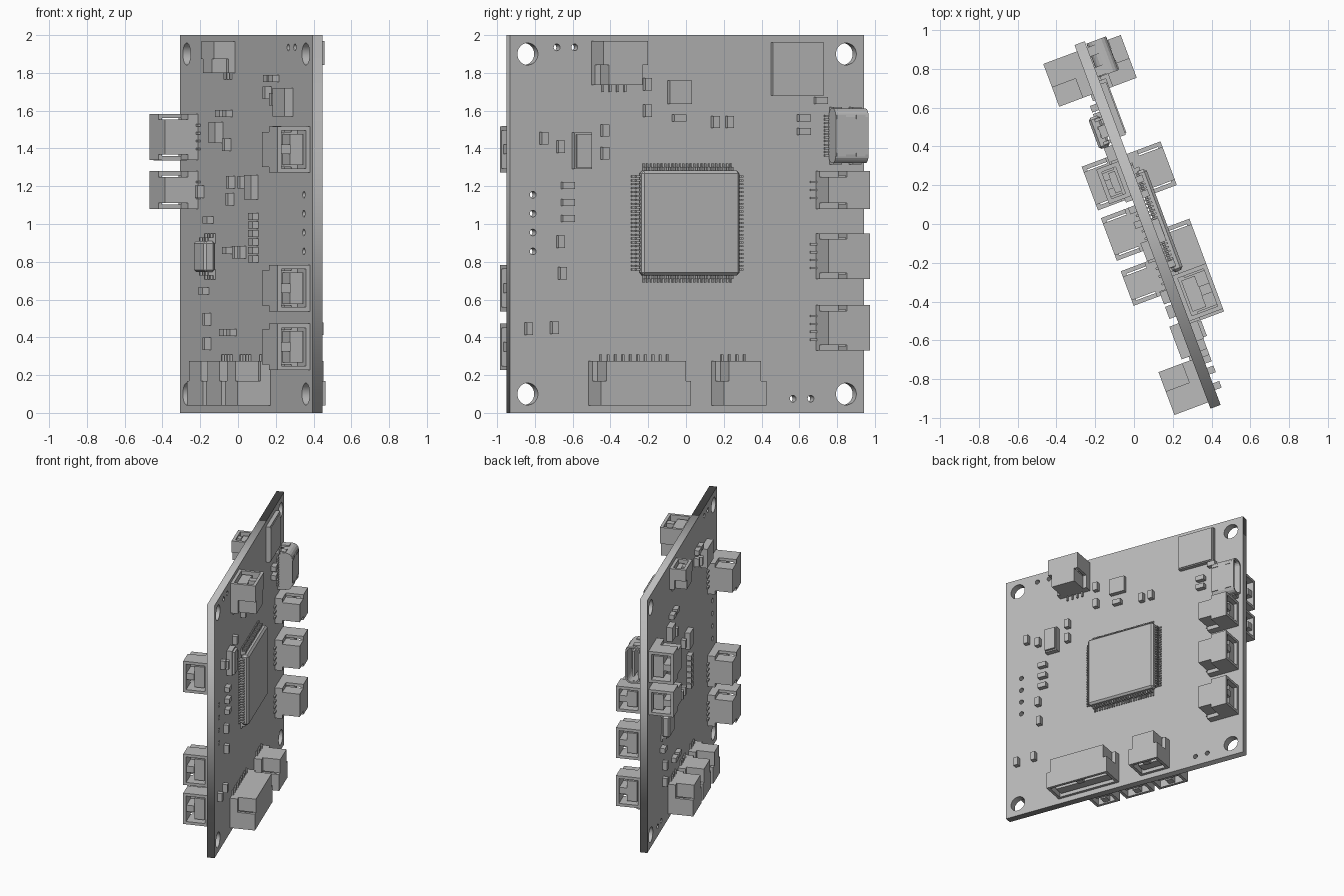
import bpy
import bmesh
import math
from mathutils import Matrix, Vector

cube = bpy.data.objects.get("Cube")
if cube:
    bpy.data.objects.remove(cube, do_unlink=True)

# The board stands upright, turned about z: local x = board normal, y = along, z = up
HALF = 0.028
FRAME = Matrix.Translation((0.07, -0.005, 0)) @ Matrix.Rotation(math.radians(20.5), 4, 'Z')
FRONT, BACK = 1, -1

grey = bpy.data.materials.new("plain_grey")
grey.use_nodes = True
grey.diffuse_color = (0.5, 0.5, 0.5, 1)
grey.node_tree.nodes["Principled BSDF"].inputs["Base Color"].default_value = grey.diffuse_color


def finish(name, bm, bevel=0, segments=1):
    bmesh.ops.recalc_face_normals(bm, faces=bm.faces)
    mesh = bpy.data.meshes.new(name)
    bm.to_mesh(mesh)
    bm.free()
    mesh.materials.append(grey)
    obj = bpy.data.objects.new(name, mesh)
    bpy.context.collection.objects.link(obj)
    obj.matrix_world = FRAME
    if bevel:
        mod = obj.modifiers.new("Bevel", 'BEVEL')
        mod.width, mod.segments = bevel, segments
    return obj


def box(bm, side, us, zs, hs):
    """Box spanning ranges along the board, up, and in height above one face."""
    ws = [side * (HALF + h) for h in hs]
    size = [abs(r[1] - r[0]) for r in (ws, us, zs)]
    mid = [(r[0] + r[1]) / 2 for r in (ws, us, zs)]
    bmesh.ops.create_cube(bm, size=1, matrix=Matrix.Translation(mid) @ Matrix.Diagonal((*size, 1)))


def block(name, side, us, zs, hs, bevel=0):
    bm = bmesh.new()
    box(bm, side, us, zs, hs)
    return finish(name, bm, bevel)


def around(c, size):
    return (c - size / 2, c + size / 2)


# Circuit board with mounting holes and vias
curve = bpy.data.curves.new("circuit_board", 'CURVE')
curve.dimensions, curve.fill_mode, curve.extrude = '2D', 'BOTH', HALF


def loop(points):
    spline = curve.splines.new('POLY')
    spline.points.add(len(points) - 1)
    for p, (x, y) in zip(spline.points, points):
        p.co = (x, y, 0, 1)
    spline.use_cyclic_u = True


def hole(u, z, radius, sides):
    steps = [math.tau * i / sides for i in range(sides)]
    loop([(u + radius * math.cos(t), z + radius * math.sin(t)) for t in steps])


loop([(-1, 0), (1, 0), (1, 2), (-1, 2)])
for u in (-0.9, 0.9):
    for z in (0.1, 1.9):
        hole(u, z, 0.058, 32)
for u, z in ((-0.735, 1.935), (-0.635, 1.935), (0.6, 0.075), (0.7, 0.075)):
    hole(u, z, 0.018, 16)
for i in range(4):
    hole(-0.87, 0.855 + 0.1 * i, 0.018, 16)
curve.materials.append(grey)
temp = bpy.data.objects.new("board_outline", curve)
bpy.context.collection.objects.link(temp)
bpy.context.view_layer.update()
flat = bpy.data.meshes.new_from_object(temp.evaluated_get(bpy.context.evaluated_depsgraph_get()))
bpy.data.objects.remove(temp, do_unlink=True)
bm = bmesh.new()
bm.from_mesh(flat)
bpy.data.meshes.remove(flat)
for v in bm.verts:
    v.co = Vector((v.co.z, v.co.x, v.co.y))
bmesh.ops.remove_doubles(bm, verts=bm.verts, dist=0.0001)
finish("circuit_board", bm)


# Cable sockets: open shell at the board edge, narrower rear, tongue and pins
def socket(name, side, axis, sign, centre, width, edge=0.965, height=0.185, depth=0.235):
    bm = bmesh.new()

    def piece(a, d, h):
        along = [edge - sign * x for x in d]
        across = [centre + x for x in a]
        us, zs = (across, along) if axis == 'Z' else (along, across)
        box(bm, side, us, zs, h)

    w, wall, mid = width / 2, 0.022, depth * 0.55
    piece((-w, w), (mid, depth), (0, height * 0.3))
    piece((0.03 - w, w - 0.03), (mid, depth), (height * 0.3, height))
    piece((-w, w), (0, mid), (0, wall))
    piece((-w, w), (0, mid), (height - wall, height))
    for s in (-1, 1):
        piece((s * w, s * (w - wall)), (0, mid), (wall, height - wall))
    piece((0.04 - w, w - 0.04), (0.02, mid), (wall * 1.5, height * 0.58))
    piece((-0.025, 0.025), (0.01, mid), (height * 0.58, height - wall))
    pins = round((width - 0.08) / 0.042)
    for i in range(pins):
        a = (i - (pins - 1) / 2) * 0.042
        piece((a - 0.006, a + 0.006), (depth, depth + 0.035), (0, 0.012))
    finish(name, bm)


socket("front_top_socket", FRONT, 'Z', 1, -0.415, 0.25, 1.97)
socket("front_wide_bottom_socket", FRONT, 'Z', -1, -0.3, 0.51, 0.04)
socket("front_bottom_socket", FRONT, 'Z', -1, 0.26, 0.24, 0.04)
for z, w in ((1.18, 0.2), (0.83, 0.24), (0.45, 0.24)):
    socket("front_edge_socket", FRONT, 'Y', 1, z, w)
for z, w in ((1.46, 0.245), (1.18, 0.2)):
    socket("back_edge_socket", BACK, 'Y', 1, z, w)
for z in (1.395, 0.66, 0.35):
    socket("back_far_edge_socket", BACK, 'Y', -1, z, 0.245, -0.965)
for u, w in ((0.28, 0.24), (0, 0.235), (-0.27, 0.19)):
    socket("back_bottom_socket", BACK, 'Z', -1, u, w, 0.04)
socket("back_small_top_socket", BACK, 'Z', 1, 0.265, 0.19, 1.965, 0.12, 0.165)


# Main processor with gull-wing pins on all four sides
CHIP_Z, CHIP_HALF = 1.005, 0.277
block("processor", FRONT, (-CHIP_HALF, CHIP_HALF), around(CHIP_Z, CHIP_HALF * 2), (0.008, 0.066), 0.014)
bm = bmesh.new()
for i in range(25):
    t = around((i - 12) * 0.0205, 0.009)
    tz = [CHIP_Z + x for x in t]
    for s in (-1, 1):
        for reach, top in (((-0.01, 0.02), 0.036), ((0.015, 0.038), 0.01)):
            r = [s * (CHIP_HALF + x) for x in reach]
            box(bm, FRONT, r, tz, (0, top))
            box(bm, FRONT, t, [CHIP_Z + x for x in r], (0, top))
finish("processor_pins", bm)

# Eight-pin chip on the back
block("memory_chip", BACK, (0.45, 0.62), (0.745, 0.91), (0.008, 0.068), 0.012)
bm = bmesh.new()
for i in range(4):
    for s in (-1, 1):
        u = around(0.535 + (i - 1.5) * 0.042, 0.016)
        box(bm, BACK, u, [0.828 + s * x for x in (0.07, 0.1)], (0, 0.04))
        box(bm, BACK, u, [0.828 + s * x for x in (0.095, 0.122)], (0, 0.012))
finish("memory_chip_pins", bm)

# Flat chips, shielded module and crystal
block("radio_module", FRONT, (0.475, 0.765), (1.68, 1.96), (0, 0.03))
block("radio_module_lid", FRONT, (0.483, 0.757), (1.688, 1.952), (0.03, 0.036))
block("sensor_chip", FRONT, (-0.11, 0.015), (1.635, 1.76), (0, 0.035))
block("crystal_base", FRONT, (-0.65, -0.55), (1.29, 1.485), (0, 0.04))
block("crystal_lid", FRONT, (-0.642, -0.558), (1.3, 1.475), (0.04, 0.058))
block("back_regulator", BACK, (-0.71, -0.53), (1.57, 1.72), (0, 0.05))
block("back_diode", BACK, around(0.4, 0.1), (1.43, 1.54), (0, 0.045))
block("back_filter", BACK, around(-0.125, 0.1), (1.13, 1.26), (0, 0.04))


# Data port: rounded hollow shell, tongue, seams and solder tabs
def ring(bm, u, half_z, half_w, radius):
    verts = []
    for q, (sz, sw) in enumerate(((1, 1), (-1, 1), (-1, -1), (1, -1))):
        for k in range(5):
            t = math.pi / 2 * (q + k / 4)
            z = 1.467 + sz * (half_z - radius) + radius * math.cos(t)
            w = 0.086 + sw * (half_w - radius) + radius * math.sin(t)
            verts.append(bm.verts.new((w, u, z)))
    return verts


bm = bmesh.new()
rings = [ring(bm, 0.8, 0.145, 0.054, 0.045), ring(bm, 0.985, 0.145, 0.054, 0.045),
         ring(bm, 0.985, 0.133, 0.042, 0.034), ring(bm, 0.83, 0.133, 0.042, 0.034)]
for a, b in zip(rings, rings[1:]):
    for i in range(len(a)):
        j = (i + 1) % len(a)
        bm.faces.new((a[i], a[j], b[j], b[i]))
bm.faces.new(rings[0])
bm.faces.new(rings[-1])
finish("port_shell", bm)
block("port_tongue", FRONT, (0.83, 0.96), around(1.467, 0.2), (0.05, 0.066))
bm = bmesh.new()
for s in (-1, 1):
    for u in (0.83, 0.94):
        box(bm, FRONT, around(u, 0.05), around(1.467 + s * 0.1, 0.02), (0.11, 0.116))
        box(bm, FRONT, around(u, 0.05), [1.467 + s * x for x in (0.13, 0.152)], (0, 0.06))
for i in range(12):
    box(bm, FRONT, (0.775, 0.81), around(1.467 + (i - 5.5) * 0.019, 0.01), (0, 0.012))
finish("port_tabs_and_pins", bm)


# Small resistors and capacitors
def passives(name, side, size, places):
    bm = bmesh.new()
    for u, z in places:
        box(bm, side, around(u, size[0]), around(z, size[1]), (0, 0.036))
    finish(name, bm)


UPRIGHT, FLAT = (0.036, 0.066), (0.066, 0.037)
passives("front_upright_parts", FRONT, UPRIGHT, [
    (-0.815, 1.455), (-0.72, 1.41), (-0.47, 1.495), (-0.47, 1.375), (-0.23, 1.74), (-0.23, 1.6),
    (0.155, 1.54), (0.235, 1.54), (-0.72, 0.905), (-0.71, 0.74), (-0.9, 0.445), (-0.755, 0.45)])
passives("front_flat_parts", FRONT, FLAT, [
    (-0.68, 1.205), (-0.68, 1.115), (-0.68, 1.03), (-0.05, 1.56), (0.655, 1.56), (0.655, 1.49), (0.75, 1.655)])
passives("back_upright_parts", BACK, UPRIGHT, [
    (0.25, 1.42), (-0.36, 1.695), (-0.46, 1.66), (0.19, 1.22), (0.02, 1.22), (0.2, 1.13), (0.66, 1.17),
    (0.1, 0.85), (0.02, 0.85), (0.55, 0.495), (0.55, 0.365)])
passives("back_flat_parts", BACK, FLAT, [
    (0.34, 1.585), (0.24, 1.585), (-0.38, 1.77), (-0.46, 1.77), (0.53, 1.02), (0.24, 0.86), (0.6, 0.645),
    (0.28, 0.425), (0.18, 0.425)] + [(-0.155, 0.815 + 0.045 * i) for i in range(6)])
